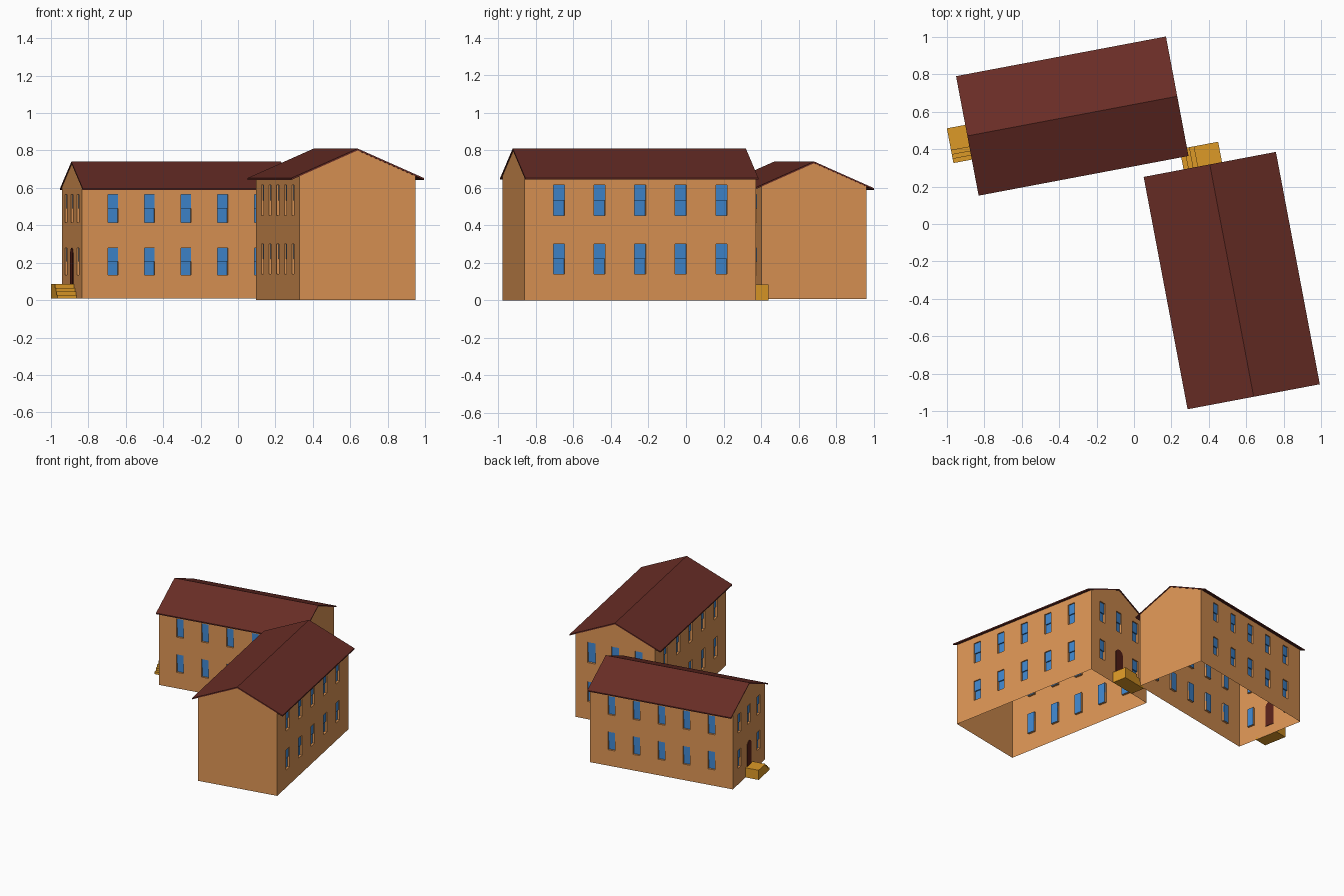
import bpy, bmesh, math
from mathutils import Vector, Matrix

if "Cube" in bpy.data.objects:
    bpy.data.objects.remove(bpy.data.objects["Cube"])


def material(name, rgb):
    m = bpy.data.materials.new(name)
    m.diffuse_color = (*rgb, 1)
    m.use_nodes = True
    m.node_tree.nodes["Principled BSDF"].inputs["Base Color"].default_value = m.diffuse_color
    return m


WALL = material("orange_plaster", (0.72, 0.30, 0.09))
ROOF = material("red_brown_roof", (0.14, 0.026, 0.019))
GLASS = material("blue_glass", (0.05, 0.24, 0.62))
STONE = material("yellow_stone", (0.72, 0.32, 0.02))
DOOR = material("dark_red_door", (0.10, 0.016, 0.010))

# Dimensions of one house before scaling
HL, HW = 0.567, 0.285           # half length and half width of the walls
EAVE, RIDGE = 0.607, 0.732
WIN_W, RECESS = 0.055, 0.016
ROWS = [(0.127, 0.271), (0.408, 0.556)]
UP = Vector((0, 0, 1))


def finish(bm, name, mats, place):
    me = bpy.data.meshes.new(name)
    bm.to_mesh(me)
    bm.free()
    for m in mats:
        me.materials.append(m)
    ob = bpy.data.objects.new(name, me)
    ob.matrix_world = place
    bpy.context.collection.objects.link(ob)
    return ob


def prism(bm, pts, move):
    """Extrude a polygon (list of 3D points) along a vector."""
    f = bm.faces.new([bm.verts.new(p) for p in pts])
    r = bmesh.ops.extrude_face_region(bm, geom=[f], use_keep_orig=True)
    vs = [v for v in r["geom"] if isinstance(v, bmesh.types.BMVert)]
    bmesh.ops.translate(bm, verts=vs, vec=move)
    bmesh.ops.recalc_face_normals(bm, faces=bm.faces)


def box(bm, lo, hi):
    prism(bm, [(lo[0], lo[1], lo[2]), (hi[0], lo[1], lo[2]),
               (hi[0], hi[1], lo[2]), (lo[0], hi[1], lo[2])], (0, 0, hi[2] - lo[2]))


def wall(bm, sashes, normal, dist, half, columns, door_col=None):
    """Wall as a grid whose window cells are pushed inwards and glazed."""
    n = Vector(normal)
    u = UP.cross(n)
    us = [-half] + [c + s * WIN_W / 2 for c in columns for s in (-1, 1)] + [half]
    zs = [0] + ([z for r in ROWS for z in r] if columns else []) + [EAVE]
    grid = [[bm.verts.new(n * dist + u * a + UP * z) for a in us] for z in zs]
    panes = []
    for j in range(len(zs) - 1):
        for i in range(len(us) - 1):
            f = bm.faces.new((grid[j][i], grid[j][i + 1], grid[j + 1][i + 1], grid[j + 1][i]))
            if i % 2 and j % 2 and columns and (j, i // 2) != (1, door_col):
                panes.append(f)
                # upper sash sits in front of the lower one
                zm, c = (zs[j] + zs[j + 1]) / 2, (us[i] + us[i + 1]) / 2
                base = n * (dist - RECESS)
                w = WIN_W / 2
                prism(sashes, [base + u * (c + a) + UP * z for a, z in
                               ((-w, zm), (w, zm), (w, zs[j + 1]), (-w, zs[j + 1]))], n * 0.008)
    if panes:
        out = bmesh.ops.extrude_discrete_faces(bm, faces=panes)["faces"]
        for f in out:
            f.material_index = 1
            bmesh.ops.translate(bm, verts=f.verts, vec=-n * RECESS)
    if abs(n.x) > 0.5:      # gable triangle
        bm.faces.new([bm.verts.new(n * dist + u * a + UP * z)
                      for a, z in ((-half, EAVE), (half, EAVE), (0, RIDGE - 0.004))])


def house(tag, place):
    # Walls with windows, open at the bottom
    bm, sash = bmesh.new(), bmesh.new()
    long_cols = [0.199 * k for k in range(-2, 3)]
    wall(bm, sash, (0, -1, 0), HW, HL, long_cols)
    wall(bm, sash, (0, 1, 0), HW, HL, long_cols)
    wall(bm, sash, (-1, 0, 0), HL, HW, [-0.17, 0, 0.17], door_col=1)
    wall(bm, sash, (1, 0, 0), HL, HW, [])
    bmesh.ops.remove_doubles(bm, verts=bm.verts, dist=1e-5)
    finish(bm, tag + "_walls", [WALL, GLASS], place)
    finish(sash, tag + "_upper_sashes", [GLASS], place)

    # Gable roof: thin folded sheet with overhanging eaves
    bm = bmesh.new()
    x, y, drop, t = HL + 0.004, 0.325, 0.142, 0.009
    prism(bm, [(-x, -y, RIDGE - drop), (-x, 0, RIDGE), (-x, y, RIDGE - drop),
               (-x, y, RIDGE - drop - t), (-x, 0, RIDGE - t), (-x, -y, RIDGE - drop - t)],
          (2 * x, 0, 0))
    finish(bm, tag + "_roof", [ROOF], place)

    # Arched door
    bm = bmesh.new()
    w, z0, z1 = 0.036, 0.077, 0.235
    arch = [(w * math.cos(a), z1 + w * math.sin(a)) for a in
            [math.pi * k / 10 for k in range(11)]]
    prism(bm, [(-HL - 0.004, py, pz) for py, pz in arch + [(-w, z0), (w, z0)]], (0.008, 0, 0))
    finish(bm, tag + "_door", [DOOR], place)

    # Landing with steps going down sideways along the wall
    bm = bmesh.new()
    rise, tread = 0.077 / 4, 0.023
    prof = [(0.06, 0), (0.06, 4 * rise)]
    for k in range(4):
        yy = -0.06 - k * tread
        prof += [(yy, (4 - k) * rise), (yy, (3 - k) * rise)]
    prism(bm, [(-0.671, py, pz) for py, pz in prof], (0.671 - HL, 0, 0))
    finish(bm, tag + "_steps", [STONE], place)


def placement(loc, deg, scale):
    return (Matrix.Translation(loc) @ Matrix.Rotation(math.radians(deg), 4, 'Z')
            @ Matrix.Scale(scale, 4))


house("left_house", placement((-0.33, 0.577, 0.008), 10.7, 1.0))
house("right_house", placement((0.5225, -0.3025, 0), -79.3, 1.107))
